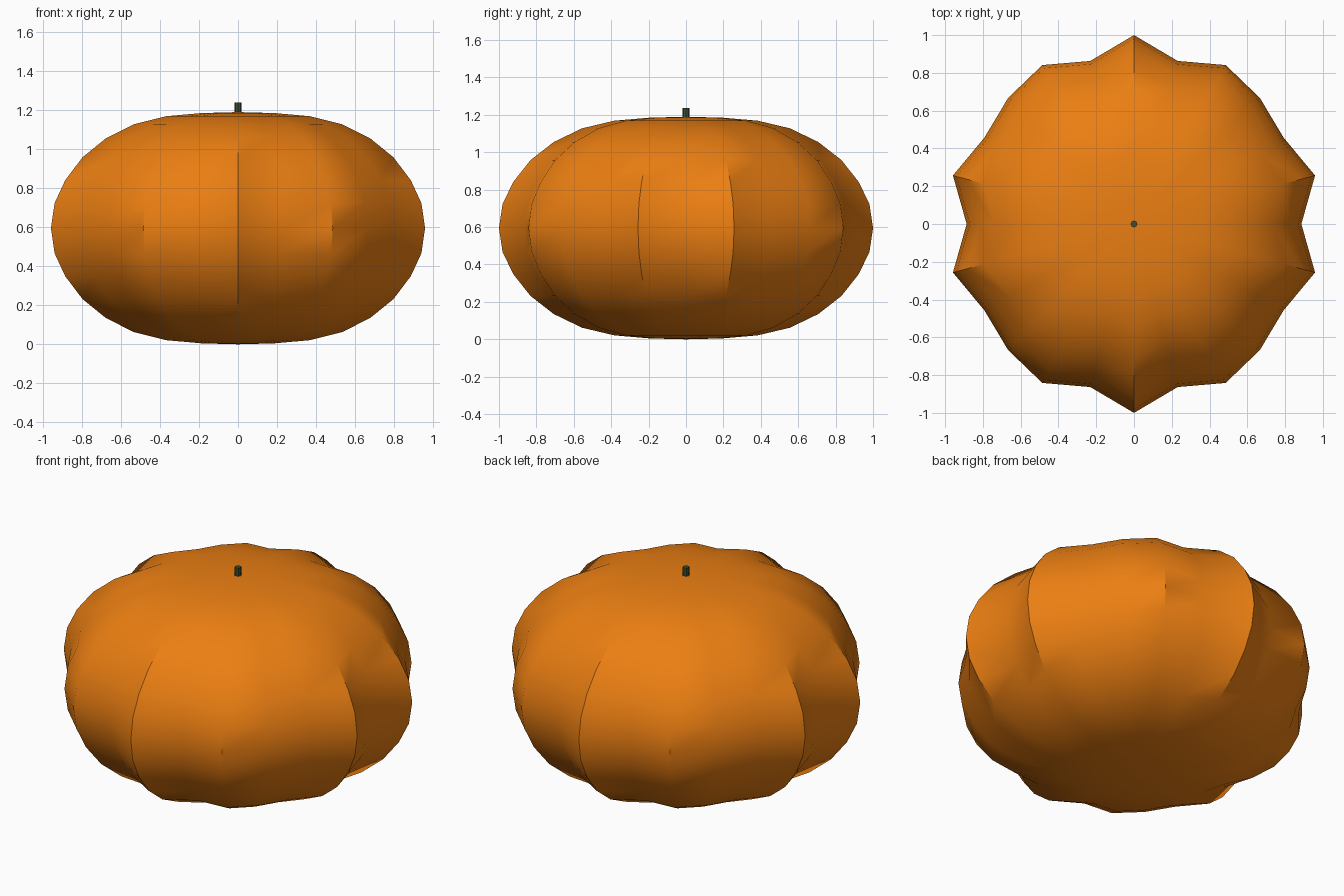
import bpy, bmesh
from math import cos, sin, pi, radians

if "Cube" in bpy.data.objects:
    bpy.data.objects.remove(bpy.data.objects["Cube"])

SEG, RINGS, MID = 24, 16, 0.595
# height above the middle of each ring, equator to pole (flattened at the pole)
RISE = [0, 0.128, 0.246, 0.363, 0.46, 0.533, 0.574, 0.590, 0.595]


def paint(obj, name, rgb):
    mat = bpy.data.materials.new(name)
    mat.diffuse_color = (*rgb, 1)
    mat.use_nodes = True
    mat.node_tree.nodes["Principled BSDF"].inputs["Base Color"].default_value = mat.diffuse_color
    obj.data.materials.append(mat)


def finish(bm, name, angle):
    bmesh.ops.recalc_face_normals(bm, faces=bm.faces)
    mesh = bpy.data.meshes.new(name)
    bm.to_mesh(mesh)
    bm.free()
    obj = bpy.data.objects.new(name, mesh)
    bpy.context.collection.objects.link(obj)
    bpy.ops.object.select_all(action='DESELECT')
    obj.select_set(True)
    bpy.context.view_layer.objects.active = obj
    bpy.ops.object.shade_smooth_by_angle(angle=radians(angle))
    return obj


# pumpkin body: flattened sphere with ten ribs sampled on 24 segments
bm = bmesh.new()
bottom = bm.verts.new((0, 0, 0))
rings = []
for i in range(1 - RINGS // 2, RINGS // 2):
    z = MID + (RISE[i] if i >= 0 else -RISE[-i])
    ring = []
    for j in range(SEG):
        a = 2 * pi * j / SEG
        r = (0.943 - 0.057 * cos(10 * a)) * cos(pi * i / RINGS)
        ring.append(bm.verts.new((r * cos(a), r * sin(a), z)))
    rings.append(ring)
top = bm.verts.new((0, 0, 2 * MID))
for j in range(SEG):
    k = (j + 1) % SEG
    for lo, hi in zip(rings, rings[1:]):
        bm.faces.new((lo[j], lo[k], hi[k], hi[j]))
    bm.faces.new((bottom, rings[0][k], rings[0][j]))
    bm.faces.new((top, rings[-1][j], rings[-1][k]))
body = finish(bm, "pumpkin_body", 37)
paint(body, "orange_skin", (0.83, 0.21, 0.006))

# short stem on top
bm = bmesh.new()
bmesh.ops.create_cone(bm, cap_ends=True, segments=8, radius1=0.018, radius2=0.018, depth=0.07)
bmesh.ops.translate(bm, verts=bm.verts, vec=(0, 0, 1.203))
stem = finish(bm, "stem", 30)
paint(stem, "green_stem", (0.05, 0.08, 0.03))
